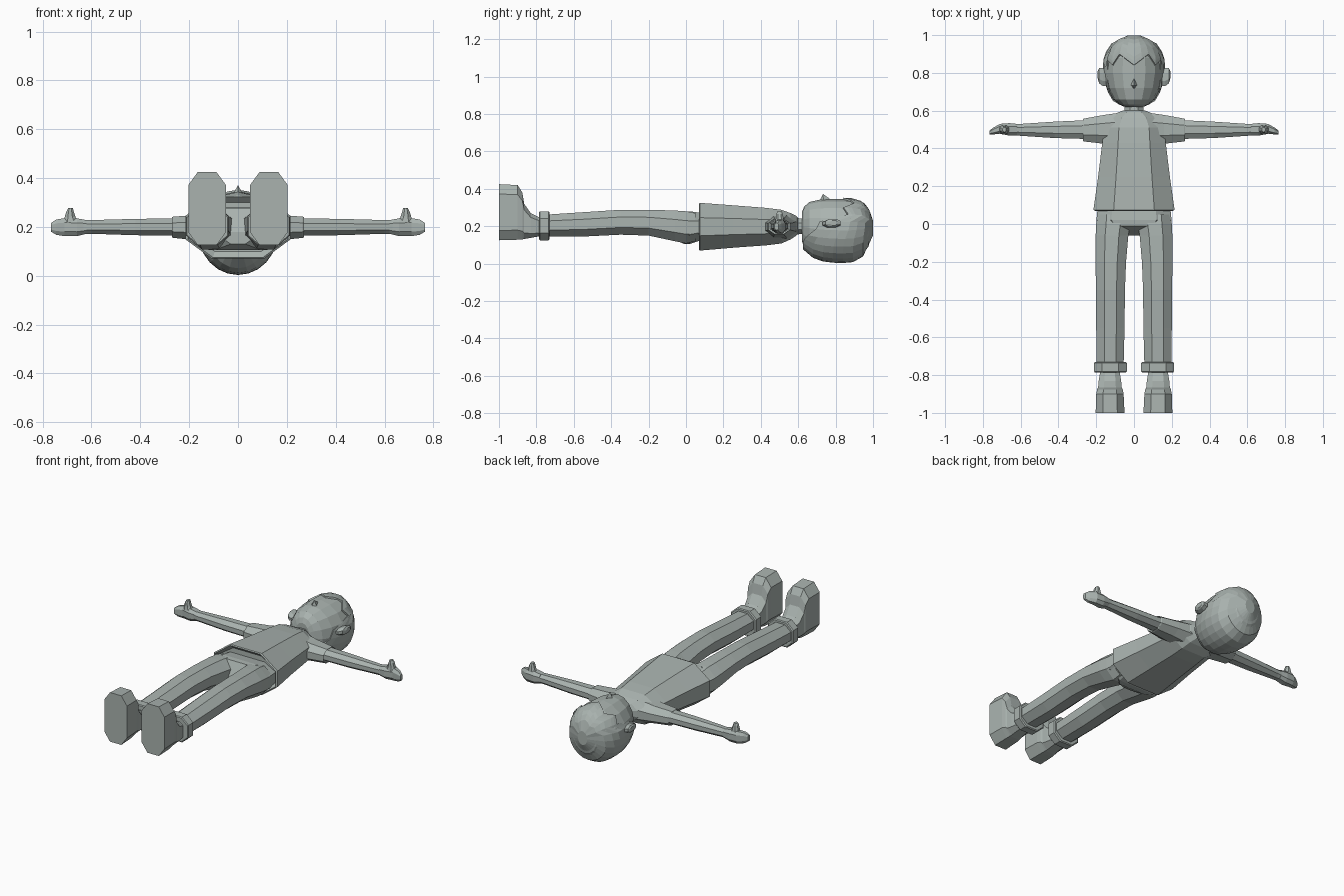
import bpy, bmesh, math

mat = bpy.data.materials.new("grey green")
mat.diffuse_color = (0.40, 0.45, 0.43, 1)


def make(name, verts, faces, mirror=False):
    me = bpy.data.meshes.new(name)
    me.from_pydata(verts, [], faces)
    bm = bmesh.new()
    bm.from_mesh(me)
    bmesh.ops.recalc_face_normals(bm, faces=bm.faces)
    bm.to_mesh(me)
    bm.free()
    ob = bpy.data.objects.new(name, me)
    bpy.context.collection.objects.link(ob)
    me.materials.append(mat)
    if mirror:
        ob.modifiers.new("mirror", 'MIRROR')
    return ob


def octagon(ku=0.42, kv=0.42):
    return [(1, -kv), (1, kv), (ku, 1), (-ku, 1),
            (-1, kv), (-1, -kv), (-ku, -1), (ku, -1)]


def ngon(n):
    return [(math.sin(2 * math.pi * i / n), math.cos(2 * math.pi * i / n)) for i in range(n)]


PLACE = {'x': lambda t, u, v: (t, u, v),
         'y': lambda t, u, v: (u, t, v),
         'z': lambda t, u, v: (u, v, t)}


def tube_faces(rows, n):
    faces = [(r * n + i, r * n + (i + 1) % n, (r + 1) * n + (i + 1) % n, (r + 1) * n + i)
             for r in range(rows - 1) for i in range(n)]
    faces.append(tuple(range((rows - 1) * n, rows * n)))
    return faces


def loft(name, axis, shape, rings, mirror=False):
    """rings: (position, u min, u max, v min, v max)"""
    n = len(shape)
    verts = [PLACE[axis](t, (a + b) / 2 + p * (b - a) / 2, (c + d) / 2 + q * (d - c) / 2)
             for t, a, b, c, d in rings for p, q in shape]
    return make(name, verts, tube_faces(len(rings), n) + [tuple(range(n))], mirror)


# Shoes, soles facing -y, toes pointing up
loft("shoe", 'y', octagon(0.5, 0.65), [
    (-1.0, 0.05, 0.203, 0.125, 0.425), (-0.90, 0.055, 0.20, 0.128, 0.42),
    (-0.875, 0.06, 0.195, 0.13, 0.38), (-0.865, 0.065, 0.19, 0.132, 0.32),
    (-0.83, 0.068, 0.187, 0.138, 0.27), (-0.79, 0.075, 0.18, 0.145, 0.25),
    (-0.75, 0.08, 0.175, 0.15, 0.25)], True)

# Trouser legs with rolled cuffs
loft("cuff", 'y', octagon(0.5, 0.5), [
    (-0.785, 0.042, 0.208, 0.13, 0.275), (-0.78, 0.038, 0.212, 0.125, 0.28),
    (-0.735, 0.038, 0.212, 0.125, 0.28), (-0.73, 0.045, 0.205, 0.13, 0.275)], True)
loft("leg", 'y', octagon(), [
    (-0.75, 0.055, 0.198, 0.145, 0.262), (-0.55, 0.05, 0.20, 0.145, 0.275),
    (-0.35, 0.048, 0.202, 0.155, 0.288), (-0.20, 0.042, 0.203, 0.15, 0.288),
    (-0.06, 0.03, 0.203, 0.12, 0.284), (0.0, 0.02, 0.20, 0.108, 0.28),
    (0.05, 0.02, 0.195, 0.12, 0.27)], True)
loft("hips", 'y', octagon(0.6, 0.42), [
    (-0.06, -0.05, 0.05, 0.13, 0.18), (-0.01, -0.16, 0.16, 0.105, 0.278),
    (0.02, -0.199, 0.199, 0.105, 0.28), (0.09, -0.192, 0.192, 0.128, 0.27)])

# Shirt body and short sleeves
loft("shirt", 'y', octagon(0.5, 0.38), [
    (0.09, -0.19, 0.19, 0.10, 0.30), (0.07, -0.205, 0.205, 0.075, 0.32),
    (0.075, -0.215, 0.215, 0.07, 0.325), (0.25, -0.19, 0.19, 0.085, 0.312),
    (0.43, -0.168, 0.168, 0.098, 0.298), (0.51, -0.16, 0.16, 0.108, 0.288),
    (0.56, -0.13, 0.13, 0.13, 0.27), (0.59, -0.085, 0.085, 0.15, 0.255),
    (0.60, -0.06, 0.06, 0.16, 0.245)])
loft("sleeve", 'x', octagon(), [
    (0.07, 0.42, 0.59, 0.13, 0.265), (0.16, 0.425, 0.577, 0.145, 0.25),
    (0.265, 0.437, 0.558, 0.155, 0.242), (0.27, 0.44, 0.555, 0.158, 0.24),
    (0.26, 0.455, 0.54, 0.17, 0.228)], True)

# Arms, hands and thumbs
loft("arm", 'x', octagon(), [
    (0.24, 0.45, 0.55, 0.165, 0.235), (0.42, 0.455, 0.542, 0.166, 0.233),
    (0.60, 0.467, 0.53, 0.172, 0.228), (0.64, 0.47, 0.53, 0.172, 0.228)], True)
loft("hand", 'x', octagon(0.5, 0.5), [
    (0.62, 0.47, 0.53, 0.172, 0.228), (0.66, 0.468, 0.534, 0.162, 0.235),
    (0.71, 0.478, 0.53, 0.162, 0.236), (0.745, 0.474, 0.51, 0.168, 0.23),
    (0.765, 0.473, 0.495, 0.18, 0.217)], True)
loft("thumb", 'z', octagon(), [
    (0.21, 0.645, 0.72, 0.475, 0.525), (0.24, 0.665, 0.71, 0.48, 0.522),
    (0.265, 0.673, 0.702, 0.482, 0.518), (0.278, 0.677, 0.695, 0.488, 0.512)], True)

# Neck and head
loft("neck", 'y', octagon(), [
    (0.56, -0.052, 0.052, 0.155, 0.245), (0.66, -0.048, 0.048, 0.16, 0.24)])
HEAD = [(0.62, 0.05, 0.12, 0.275), (0.632, 0.075, 0.085, 0.305), (0.66, 0.11, 0.05, 0.33),
        (0.72, 0.14, 0.022, 0.343), (0.80, 0.157, 0.012, 0.346), (0.88, 0.154, 0.012, 0.343),
        (0.94, 0.125, 0.045, 0.325), (0.975, 0.08, 0.09, 0.28), (0.99, 0.03, 0.15, 0.23)]
loft("head", 'y', ngon(16), [(y, -w, w, a, b) for y, w, a, b in HEAD])


def head_point(y, ang, scale):
    """Point on the head surface, scaled about the head centre."""
    for p, q in zip(HEAD, HEAD[1:]):
        if y <= q[0]:
            break
    f = (y - p[0]) / (q[0] - p[0])
    w, a, b = (p[k] + f * (q[k] - p[k]) for k in (1, 2, 3))
    x, z = w * math.sin(ang), (a + b) / 2 + (b - a) / 2 * math.cos(ang)
    return (x * scale, 0.81 + (y - 0.81) * scale, 0.185 + (z - 0.185) * scale)


# Hair shell with zigzag fringe and sideburns
EDGE = [0.84, 0.87, 0.895, 0.84, 0.865, 0.72, 0.70, 0.66, 0.64, 0.635, 0.635, 0.635, 0.635]
N, STEPS = 24, 7
starts = [EDGE[min(i, N - i)] for i in range(N)]
rows = [[head_point(s, i * 2 * math.pi / N, 0.96) for i, s in enumerate(starts)]]
for k in range(STEPS + 1):
    t = k / STEPS
    rows.append([head_point(s + (0.99 - s) * t, i * 2 * math.pi / N, 1.05)
                 for i, s in enumerate(starts)])
make("hair", [p for r in rows for p in r], tube_faces(len(rows), N))

# Ears and nose
loft("ear", 'x', octagon(), [
    (0.135, 0.735, 0.81, 0.195, 0.225), (0.165, 0.73, 0.825, 0.192, 0.235),
    (0.185, 0.745, 0.825, 0.198, 0.24), (0.192, 0.77, 0.81, 0.205, 0.232)], True)
make("nose", [(-0.022, 0.735, 0.33), (0, 0.71, 0.33), (0.022, 0.735, 0.33), (0, 0.785, 0.335),
              (0, 0.733, 0.372)],
     [(0, 1, 4), (1, 2, 4), (2, 3, 4), (3, 0, 4), (3, 2, 1, 0)])
